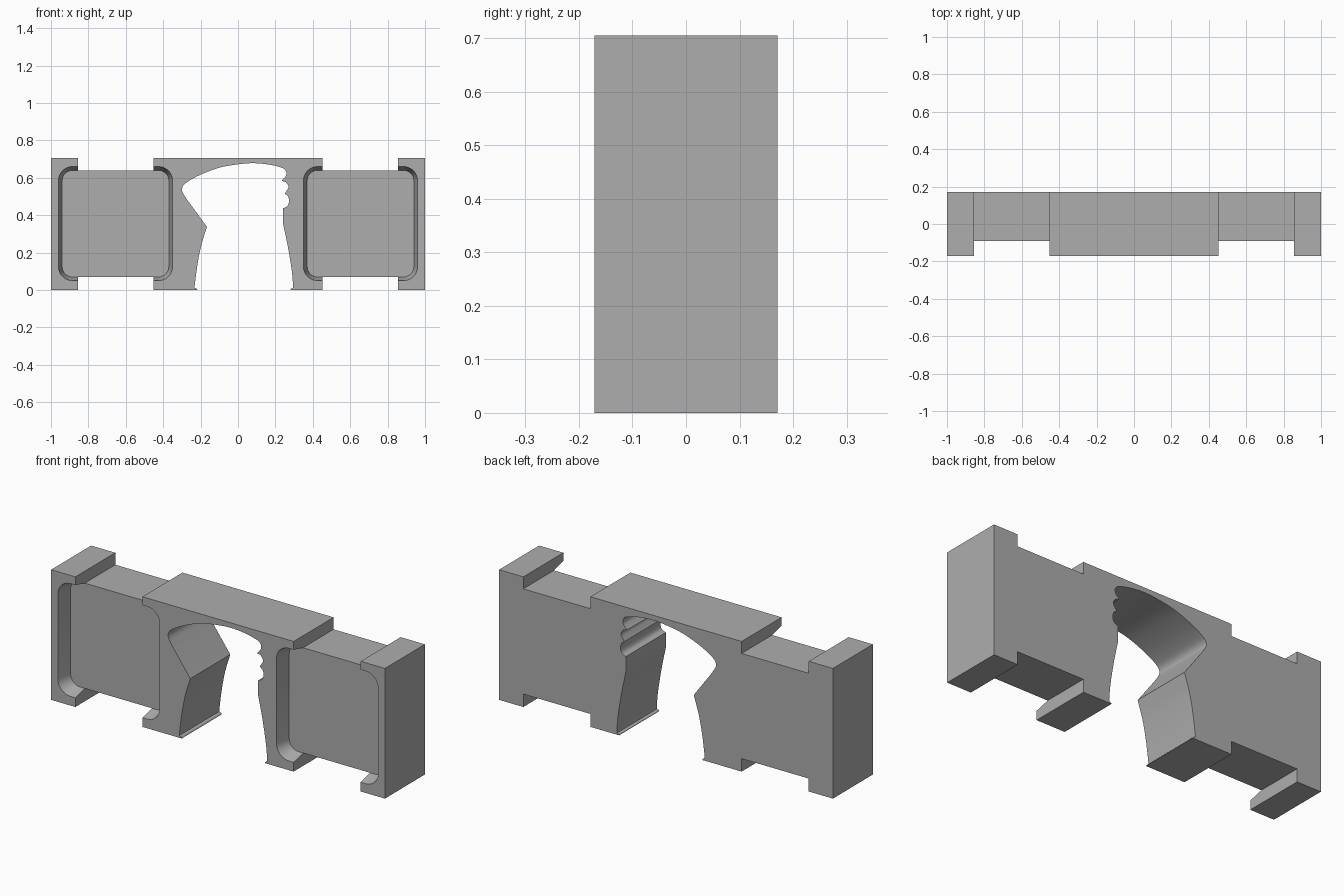
import bpy, bmesh, math
from mathutils import Vector

cube = bpy.data.objects.get("Cube")
if cube:
    bpy.data.objects.remove(cube, do_unlink=True)

FRONT, BACK, HEIGHT = -0.171, 0.171, 0.705
FLOOR_Y = -0.09           # depth of the recessed panels
PANEL_X, PANEL_Z, PANEL_HALF = 0.655, 0.355, 0.285

grey = bpy.data.materials.new("plain grey")
grey.use_nodes = True
grey.diffuse_color = (0.42, 0.42, 0.42, 1)
grey.node_tree.nodes["Principled BSDF"].inputs["Base Color"].default_value = (0.42, 0.42, 0.42, 1)


def spline(pts, steps=8):
    """Smooth curve through the points."""
    p = [Vector(q) for q in pts]
    p = [2 * p[0] - p[1]] + p + [2 * p[-1] - p[-2]]
    out = []
    for a, b, c, d in zip(p, p[1:], p[2:], p[3:]):
        for i in range(steps):
            t = i / steps
            out.append(0.5 * (2 * b + (c - a) * t + (2 * a - 5 * b + 4 * c - d) * t * t
                              + (3 * b - a - 3 * c + d) * t ** 3))
    return out + [p[-2]]


def loft(name, near, far, y_near, y_far):
    """Solid between two matching outlines in the x-z plane."""
    bm = bmesh.new()
    a = [bm.verts.new((x, y_near, z)) for x, z in near]
    b = [bm.verts.new((x, y_far, z)) for x, z in far]
    bm.faces.new(a)
    bm.faces.new(b[::-1])
    for i in range(len(a)):
        j = (i + 1) % len(a)
        bm.faces.new((a[j], a[i], b[i], b[j]))
    bmesh.ops.recalc_face_normals(bm, faces=bm.faces)
    mesh = bpy.data.meshes.new(name)
    bm.to_mesh(mesh)
    bm.free()
    mesh.materials.append(grey)
    ob = bpy.data.objects.new(name, mesh)
    bpy.context.collection.objects.link(ob)
    return ob


def rounded_square(cx, cz, half, radius, steps=8):
    pts = []
    for corner in range(4):
        mid = math.radians(45 + 90 * corner)
        ox = math.copysign(half - radius, math.cos(mid))
        oz = math.copysign(half - radius, math.sin(mid))
        for i in range(steps + 1):
            ang = math.pi / 2 * (corner + i / steps)
            pts.append((cx + ox + radius * math.cos(ang), cz + oz + radius * math.sin(ang)))
    return pts


# Opening outline, from the foot of one leg over the arch to the other
pieces = [
    [(-0.217, 0), (-0.222, 0.008), (-0.232, 0.012)],
    [(-0.232, 0.02), (-0.217, 0.134), (-0.196, 0.24), (-0.166, 0.338)],
    [(-0.27, 0.48), (-0.296, 0.522), (-0.298, 0.547), (-0.276, 0.574), (-0.206, 0.614),
     (-0.1, 0.654), (0.008, 0.673), (0.088, 0.678), (0.169, 0.67), (0.233, 0.654),
     (0.255, 0.638), (0.257, 0.612), (0.233, 0.583)],
    [(0.255, 0.578), (0.27, 0.552), (0.25, 0.515)],
    [(0.267, 0.502), (0.273, 0.478), (0.265, 0.45), (0.241, 0.437)],
    [(0.241, 0.354), (0.265, 0.24), (0.287, 0.107), (0.295, 0.02)],
    [(0.293, 0.01), (0.283, 0.006), (0.281, 0)],
]
opening = [q for piece in pieces for q in spline(piece)]

# Outer outline with a notch above and below each panel
low, high = PANEL_Z - PANEL_HALF, PANEL_Z + PANEL_HALF
inner, outer = 0.453, 0.855
side = [(inner, 0), (inner, low), (outer, low), (outer, 0), (1, 0),
        (1, HEIGHT), (outer, HEIGHT), (outer, high), (inner, high), (inner, HEIGHT)]
outline = opening + side + [(-x, z) for x, z in reversed(side)]
body = loft("arched_wall", outline, outline, FRONT, BACK)

# Recessed panels with slightly flared walls
slope = 0.02 / (FLOOR_Y - FRONT)
for sign in (-1, 1):
    grow = slope * (FLOOR_Y + 0.2)
    cutter = loft("panel_cutter",
                  rounded_square(sign * PANEL_X, PANEL_Z, PANEL_HALF + grow, 0.055 + grow),
                  rounded_square(sign * PANEL_X, PANEL_Z, PANEL_HALF, 0.055),
                  -0.2, FLOOR_Y)
    cutter.hide_render = True
    cut = body.modifiers.new("panel", 'BOOLEAN')
    cut.operation = 'DIFFERENCE'
    cut.solver = 'EXACT'
    cut.object = cutter
    bpy.context.view_layer.objects.active = body
    bpy.ops.object.modifier_apply(modifier=cut.name)
    bpy.data.objects.remove(cutter, do_unlink=True)

bpy.ops.object.select_all(action='DESELECT')
body.select_set(True)
bpy.context.view_layer.objects.active = body
bpy.ops.object.shade_smooth_by_angle(angle=math.radians(30))
